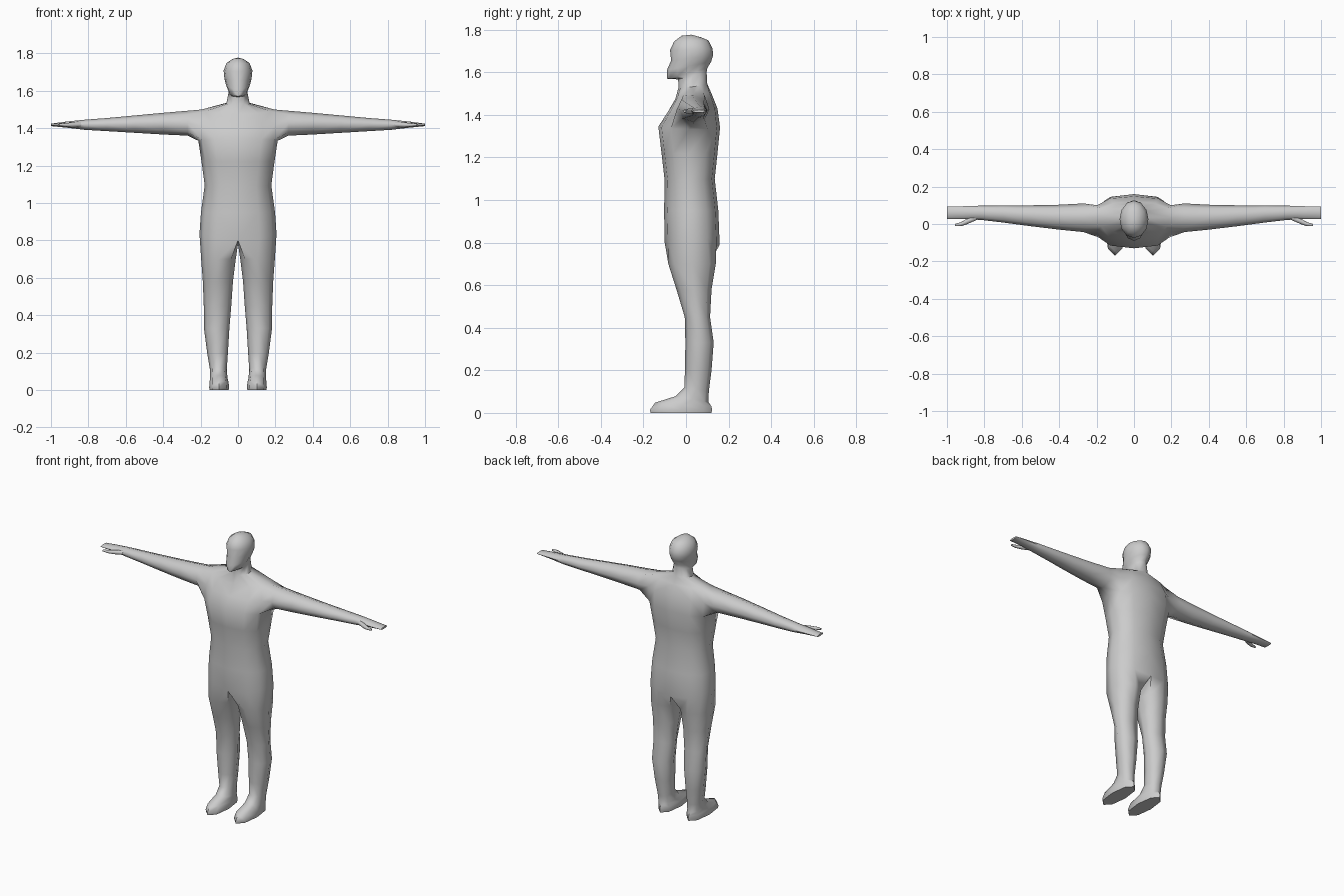
import bpy, bmesh
from math import sin, cos, radians

if "Cube" in bpy.data.objects:
    bpy.data.objects.remove(bpy.data.objects["Cube"])

grey = bpy.data.materials.new("plain grey")
grey.use_nodes = True
grey.diffuse_color = (0.6, 0.6, 0.6, 1)
grey.node_tree.nodes["Principled BSDF"].inputs["Base Color"].default_value = (0.6, 0.6, 0.6, 1)


def power(v, p):
    return abs(v) ** p * (1 if v > 0 else -1) if abs(v) > 1e-6 else 0


def level_ring(bm, angles, zf, zb, x0, x1, yf, yb, lift=0, p=1):
    """Ring around the z axis: angle 0 faces front, 90 faces outward."""
    ring = []
    for a in map(radians, angles):
        s, c = power(sin(a), p), power(cos(a), p)
        z = (zf + zb) / 2 + (zf - zb) / 2 * c + lift * s * s
        ring.append(bm.verts.new(((x0 + x1) / 2 + (x1 - x0) / 2 * s,
                                  (yf + yb) / 2 - (yb - yf) / 2 * c, z)))
    return ring


def arm_ring(bm, x, z0, z1, y0, y1):
    """Eight-sided ring around the x axis, starting at the bottom."""
    return [bm.verts.new((x, (y0 + y1) / 2 - (y1 - y0) / 2 * sin(radians(45 * k)),
                          (z0 + z1) / 2 - (z1 - z0) / 2 * cos(radians(45 * k))))
            for k in range(8)]


def bridge(bm, a, b, closed=True, skip=()):
    n = len(a)
    for i in range(n if closed else n - 1):
        if i not in skip:
            j = (i + 1) % n
            bm.faces.new((a[i], a[j], b[j], b[i]))


def loft(bm, rings):
    for a, b in zip(rings, rings[1:]):
        bridge(bm, a, b)
    bm.faces.new(rings[-1])


def finish(name, bm):
    """Mirror the half mesh to the other side and make a smooth object."""
    bmesh.ops.mirror(bm, geom=bm.verts[:] + bm.edges[:] + bm.faces[:],
                     axis='X', merge_dist=0.0005)
    bmesh.ops.recalc_face_normals(bm, faces=bm.faces[:])
    mesh = bpy.data.meshes.new(name)
    bm.to_mesh(mesh)
    bm.free()
    mesh.materials.append(grey)
    obj = bpy.data.objects.new(name, mesh)
    bpy.context.collection.objects.link(obj)
    bpy.ops.object.select_all(action='DESELECT')
    obj.select_set(True)
    bpy.context.view_layer.objects.active = obj
    bpy.ops.object.shade_smooth_by_angle(angle=radians(62))


bm = bmesh.new()

# torso, neck and head: front z, back z, half width, front y, back y, side lift, squareness
trunk = [
    (.80, .79, .206, -.10, .158, .04, .85),
    (.95, .95, .198, -.103, .152, 0, .85),
    (1.09, 1.10, .178, -.10, .135, 0, .85),
    (1.22, 1.22, .195, -.115, .148, 0, .8),
    (1.345, 1.34, .212, -.13, .16, -.01, .75),
    (1.41, 1.43, .22, -.088, .148, 0, .75),
    (1.475, 1.50, .195, -.05, .12, .012, .8),
    (1.53, 1.545, .062, -.035, .10, -.005, 1),
    (1.567, 1.60, .052, -.037, .097, 0, 1),
    (1.57, 1.62, .05, -.088, .10, 0, 1),
    (1.61, 1.65, .064, -.09, .118, 0, 1),
    (1.655, 1.68, .073, -.07, .127, 0, 1),
    (1.705, 1.71, .077, -.075, .125, 0, 1),
    (1.745, 1.75, .062, -.056, .105, 0, 1),
    (1.772, 1.765, .032, -.02, .07, 0, 1),
]
half = range(0, 181, 30)
rings = [level_ring(bm, half, zf, zb, -w, w, yf, yb, lift, p)
         for zf, zb, w, yf, yb, lift, p in trunk]
ARMPIT = 4
for i, (a, b) in enumerate(zip(rings, rings[1:])):
    bridge(bm, a, b, closed=False, skip=(2, 3) if i in (ARMPIT, ARMPIT + 1) else ())
crown = bm.verts.new((0, .025, 1.777))
for a, b in zip(rings[-1], rings[-1][1:]):
    bm.faces.new((a, b, crown))

# arm and hand, growing out of the opening in the shoulder
low, mid, top = rings[ARMPIT:ARMPIT + 3]
shoulder = [low[3], low[2], mid[2], top[2], top[3], top[4], mid[4], low[4]]
bm.verts.remove(mid[3])
arm = [(.27, 1.36, 1.493, -.043, .11), (.4, 1.366, 1.482, -.03, .103),
       (.55, 1.375, 1.468, -.012, .1), (.7, 1.384, 1.454, .008, .1),
       (.82, 1.391, 1.445, .022, .098), (.91, 1.402, 1.436, .026, .095),
       (1.0, 1.411, 1.424, .028, .093)]
loft(bm, [shoulder] + [arm_ring(bm, *r) for r in arm])

# leg and foot: front z, back z, inner x, outer x, front y, back y
crotch = bm.verts.new((0, .03, .78))
leg = [(.70, .70, .012, .197, -.083, .14), (.58, .58, .027, .188, -.045, .12),
       (.45, .45, .036, .183, -.006, .113), (.33, .33, .046, .182, -.003, .13),
       (.2, .2, .054, .165, -.005, .12), (.12, .1, .06, .15, -.008, .107),
       (.078, .05, .056, .15, -.05, .106), (.048, .03, .05, .152, -.145, .12),
       (.014, .014, .048, .154, -.17, .122), (0, 0, .05, .152, -.166, .12)]
octagon = range(-45, 271, 45)
loft(bm, [rings[0] + [crotch]] + [level_ring(bm, octagon, *r, p=.9) for r in leg])
finish("body", bm)

# thumbs
bm = bmesh.new()
thumb = [(.84, 1.405, 1.432, .022, .055), (.89, 1.404, 1.43, .0, .03),
         (.925, 1.408, 1.427, -.012, .01), (.958, 1.412, 1.424, -.012, 0)]
sections = [arm_ring(bm, *r) for r in thumb]
loft(bm, sections)
bm.faces.new(sections[0])
finish("thumbs", bm)
